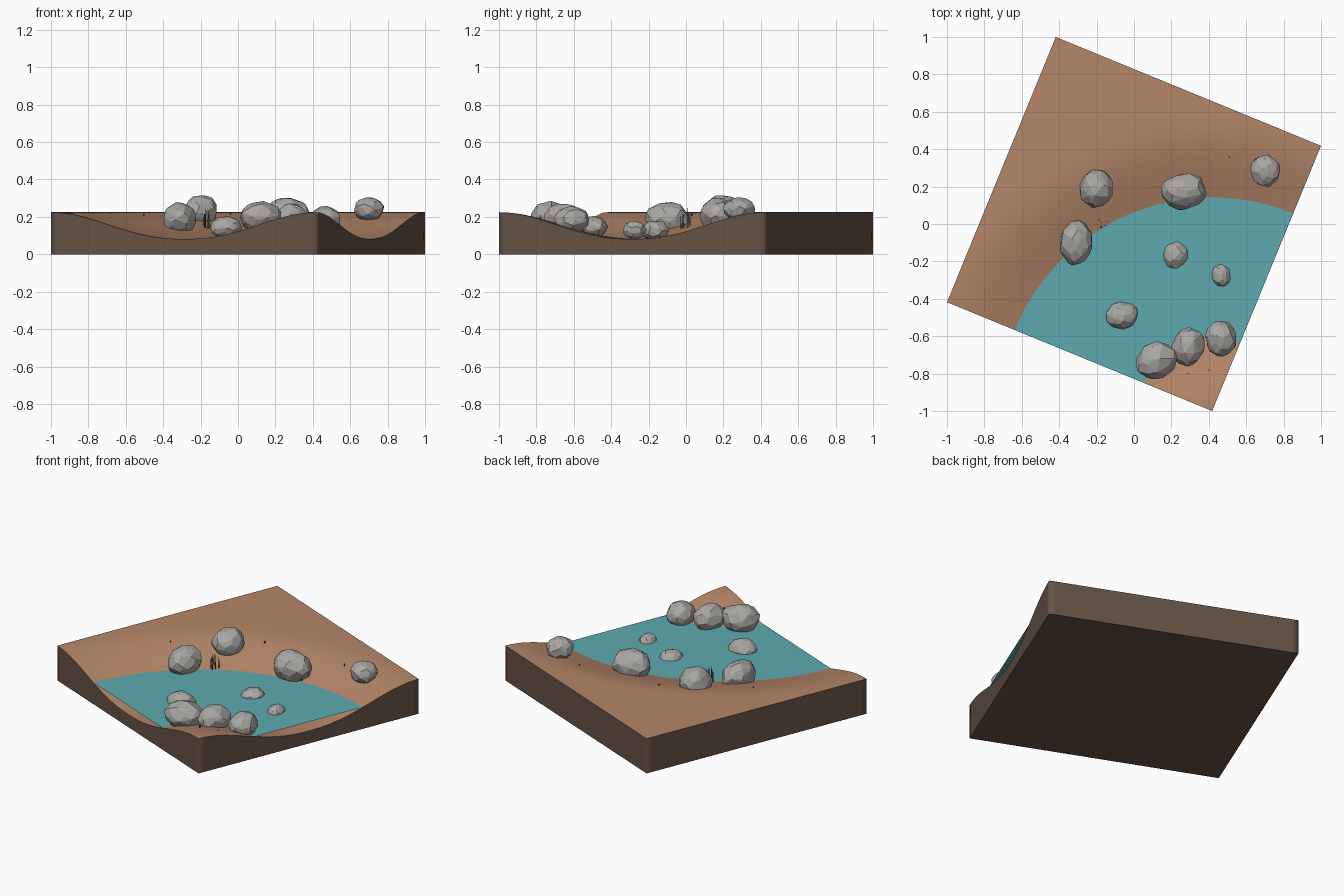
import bpy, bmesh, math, random
from mathutils import Vector, Matrix

if "Cube" in bpy.data.objects:
    bpy.data.objects.remove(bpy.data.objects["Cube"])

random.seed(7)
H = 0.7664                                   # half side of the square tile
ROT = Matrix.Rotation(math.radians(-22.3), 4, 'Z')
BEND = ROT @ Vector((H, -H, 0))              # corner the river curves around
TOP, BED, WATER = 0.225, 0.082, 0.14


def material(name, color):
    m = bpy.data.materials.new(name)
    m.diffuse_color = (*color, 1)
    m.use_nodes = True
    m.node_tree.nodes["Principled BSDF"].inputs["Base Color"].default_value = m.diffuse_color
    return m


SAND = material("sand", (0.46, 0.24, 0.14))
EARTH = material("earth", (0.13, 0.085, 0.06))
BLUE = material("water", (0.11, 0.40, 0.44))
STONE = material("stone", (0.40, 0.39, 0.37))
GREEN = material("reed", (0.06, 0.09, 0.03))


def finish(name, bm, *mats):
    me = bpy.data.meshes.new(name)
    bm.to_mesh(me)
    bm.free()
    for m in mats:
        me.materials.append(m)
    ob = bpy.data.objects.new(name, me)
    bpy.context.collection.objects.link(ob)
    return ob


def ground_z(x, y):
    r = math.hypot(x - BEND.x, y - BEND.y)
    t = min(1, abs(r - H) / H) ** 1.15
    return BED + (TOP - BED) * (1 - math.cos(math.pi * t)) / 2


# ground tile with a river bed sunk around one corner
bm = bmesh.new()
bmesh.ops.create_grid(bm, x_segments=40, y_segments=40, size=H, matrix=ROT)
for v in bm.verts:
    v.co.z = ground_z(v.co.x, v.co.y)
for f in bm.faces:
    f.smooth = True
rim = [e for e in bm.edges if e.is_boundary]
res = bmesh.ops.extrude_edge_only(bm, edges=rim)["geom"]
for g in res:
    if isinstance(g, bmesh.types.BMVert):
        g.co.z = 0
    elif isinstance(g, bmesh.types.BMFace):
        g.material_index = 1
low = [e for e in bm.edges if e.is_boundary]
for f in bmesh.ops.contextual_create(bm, geom=low)["faces"]:
    f.material_index = 1
    f.smooth = False
bmesh.ops.recalc_face_normals(bm, faces=bm.faces)
for e in rim:
    e.smooth = False
finish("ground", bm, SAND, EARTH)

# water sheet: quarter ring around the bend corner
bm = bmesh.new()
N = 32
ring = []
for i in range(N + 1):
    a = math.radians(-22.3 + 90 + 90 * i / N)
    d = Vector((math.cos(a), math.sin(a), 0))
    ring.append([bm.verts.new(BEND + d * r + Vector((0, 0, WATER))) for r in (0.37, 1.17)])
for a, b in zip(ring, ring[1:]):
    bm.faces.new((a[0], a[1], b[1], b[0]))
bmesh.ops.recalc_face_normals(bm, faces=bm.faces)
for f in bm.faces:
    if f.normal.z < 0:
        f.normal_flip()
finish("water", bm, BLUE)


# faceted boulders: hulls of scattered points on an ellipsoid
def rock(name, x, y, top, sx, sy, sz, turn):
    bm = bmesh.new()
    n = 70
    for i in range(n):
        z = 1 - 2 * (i + 0.5) / n
        a = i * 2.39996 + random.uniform(-0.25, 0.25)
        s = math.sqrt(1 - z * z)
        p = Vector((s * math.cos(a), s * math.sin(a), z)) * random.uniform(0.93, 1.04)
        bm.verts.new(p)
    out = bmesh.ops.convex_hull(bm, input=bm.verts)
    loose = [v for v in bm.verts if not v.link_faces]
    bmesh.ops.delete(bm, geom=loose, context='VERTS')
    bmesh.ops.dissolve_limit(bm, angle_limit=math.radians(11),
                             verts=bm.verts, edges=bm.edges)
    bmesh.ops.recalc_face_normals(bm, faces=bm.faces)
    bmesh.ops.transform(bm, verts=bm.verts, matrix=Matrix.Translation((x, y, top - sz))
                        @ Matrix.Rotation(math.radians(turn), 4, 'Z')
                        @ Matrix.Diagonal((sx, sy, sz, 1)))
    finish(name, bm, STONE)


# x, y, top height, radii x y z, turn
ROCKS = [(-0.20, 0.19, 0.322, 0.092, 0.103, 0.095, -15),
         (-0.31, -0.10, 0.28, 0.088, 0.120, 0.090, -8),
         (0.265, 0.175, 0.303, 0.123, 0.098, 0.098, 8),
         (0.70, 0.285, 0.307, 0.082, 0.088, 0.066, 20),
         (0.222, -0.165, 0.182, 0.070, 0.077, 0.055, -20),
         (0.465, -0.275, 0.180, 0.053, 0.063, 0.050, 10),
         (-0.065, -0.49, 0.204, 0.090, 0.072, 0.060, 8),
         (0.12, -0.73, 0.285, 0.115, 0.098, 0.085, 25),
         (0.29, -0.655, 0.275, 0.086, 0.105, 0.085, -20),
         (0.465, -0.61, 0.258, 0.085, 0.098, 0.075, 12)]
for i, r in enumerate(ROCKS):
    rock(f"rock_{i + 1}", *r)


# tufts of thin tapered blades
def tuft(name, x, y, blades, spread, height):
    bm = bmesh.new()
    for _ in range(blades):
        bx, by = x + random.uniform(-spread, spread), y + random.uniform(-spread, spread)
        a = random.uniform(0, math.pi)
        w = Vector((math.cos(a), math.sin(a), 0)) * 0.004
        base = Vector((bx, by, ground_z(bx, by) - 0.005))
        h = height * random.uniform(0.6, 1)
        lean = Vector((random.uniform(-1, 1), random.uniform(-1, 1), 0)) * h * 0.08
        mid = base + lean * 0.4 + Vector((0, 0, h * 0.6))
        tip = base + lean + Vector((0, 0, h))
        p = [bm.verts.new(c) for c in (base - w, base + w, mid + w * 0.7, tip, mid - w * 0.7)]
        bm.faces.new(p)
    finish(name, bm, GREEN)


tuft("reeds_left", -0.165, 0.0, 8, 0.035, 0.12)
tuft("reeds_right", 0.33, 0.13, 6, 0.03, 0.12)
for i, (x, y) in enumerate([(-0.04, 0.33), (0.51, 0.355), (-0.505, 0.03),
                            (0.285, -0.80), (0.40, -0.78)]):
    tuft(f"sprig_{i + 1}", x, y, 3, 0.004, 0.022)
